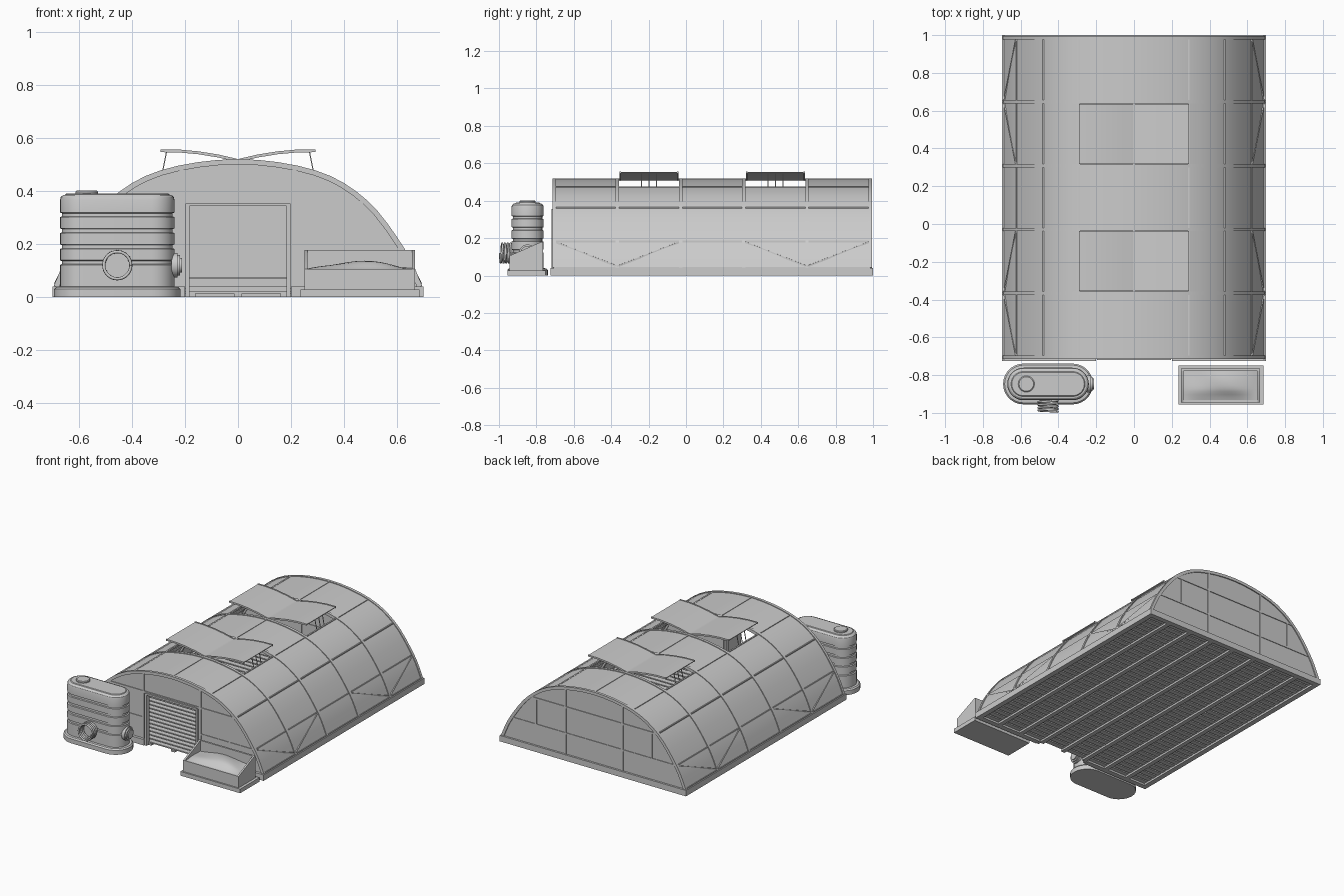
import bpy, bmesh, math
from mathutils import Vector, Matrix

if "Cube" in bpy.data.objects:
    bpy.data.objects.remove(bpy.data.objects["Cube"])


def make(name, verts, faces, smooth=True):
    me = bpy.data.meshes.new(name)
    me.from_pydata([tuple(v) for v in verts], [], faces)
    bm = bmesh.new()
    bm.from_mesh(me)
    bmesh.ops.recalc_face_normals(bm, faces=bm.faces)
    bm.to_mesh(me)
    bm.free()
    if smooth:
        me.polygons.foreach_set("use_smooth", [True] * len(me.polygons))
        me.set_sharp_from_angle(angle=math.radians(30))
    ob = bpy.data.objects.new(name, me)
    bpy.context.collection.objects.link(ob)
    return ob


def loft(name, rings, closed_ends=True):
    n = len(rings[0])
    verts = [v for r in rings for v in r]
    faces = [(k * n + i, k * n + (i + 1) % n, (k + 1) * n + (i + 1) % n, (k + 1) * n + i)
             for k in range(len(rings) - 1) for i in range(n)]
    if closed_ends:
        faces += [tuple(range(n)), tuple(range((len(rings) - 1) * n, len(rings) * n))]
    return make(name, verts, faces)


def box(name, x0, x1, y0, y1, z0, z1):
    return loft(name, [[(x0, y0, z), (x1, y0, z), (x1, y1, z), (x0, y1, z)] for z in (z0, z1)])


def beam(name, p, q, w=0.01, h=0.01):
    p, q = Vector(p), Vector(q)
    d = (q - p).normalized()
    side = d.cross(Vector((0, 0, 1)) if abs(d.z) < 0.95 else Vector((0, 1, 0))).normalized() * w / 2
    up = d.cross(side).normalized() * h / 2
    return loft(name, [[c + side + up, c - side + up, c - side - up, c + side - up] for c in (p, q)])


# Arch profile: smooth curve through the purlin positions
half = [(0.74, -0.08), (0.687, 0.04), (0.62, 0.18), (0.48, 0.36), (0.29, 0.47)]
ctrl = [Vector(c) for c in half + [(0, 0.512)] + [(-x, z) for x, z in reversed(half)]]
SEG = 4
arch = []
for k in range(1, len(ctrl) - 2):
    a, b, c, d = ctrl[k - 1:k + 3]
    for j in range(SEG):
        t = j / SEG
        arch.append(0.5 * (2 * b + (c - a) * t + (2 * a - 5 * b + 4 * c - d) * t * t
                           + (3 * b - a - 3 * c + d) * t ** 3))
arch.append(ctrl[-2])
N = len(arch) - 1
MID = N // 2


def normal(i):
    d = arch[min(i + 1, N)] - arch[max(i - 1, 0)]
    return Vector((d.y, -d.x)).normalized()


def strip(name, y0, y1, i0, i1, lo, hi, turn=None):
    rings = []
    for i in range(i0, i1 + 1):
        a, b = arch[i] + normal(i) * lo, arch[i] + normal(i) * hi
        ring = [Vector((a.x, y0, a.y)), Vector((a.x, y1, a.y)),
                Vector((b.x, y1, b.y)), Vector((b.x, y0, b.y))]
        rings.append([turn @ v for v in ring] if turn else ring)
    return loft(name, rings)


def arch_z(x):
    for p, q in zip(arch, arch[1:]):
        if q.x <= x <= p.x:
            return p.y + (q.y - p.y) * (p.x - x) / (p.x - q.x)
    return 0.04


# normal() should point outward
OUT = 1 if normal(MID).y > 0 else -1
ribs = [-0.705 + 0.338 * k for k in range(6)]
V = 4
R = N - 4 * V
vent0, vent1 = MID - V, MID + V

# Ribs and roof panels
for y in ribs:
    strip("arch_rib", y - 0.009, y + 0.009, 0, N, -0.012 * OUT, 0.008 * OUT)
for k in range(5):
    y0, y1 = ribs[k], ribs[k + 1]
    if k in (1, 3):
        strip("roof_panel", y0, y1, 0, vent0, 0, 0.003 * OUT)
        strip("roof_panel", y0, y1, vent1, N, 0, 0.003 * OUT)
        # Raised vent flaps hinged on the ridge, with stays
        for s, i0, i1 in ((1, vent0, MID), (-1, MID, vent1)):
            hinge = Vector((0, 0, 0.515))
            turn = (Matrix.Translation(hinge) @ Matrix.Rotation(-s * math.radians(15.5), 4, 'Y')
                    @ Matrix.Translation(-hinge))
            strip("vent_flap", y0 + 0.012, y1 - 0.012, i0, i1, 0, 0.005 * OUT, turn)
            for ye in (y0 + 0.015, y1 - 0.015):
                strip("vent_flap_frame", ye - 0.004, ye + 0.004, i0, i1, -0.003 * OUT, 0.008 * OUT, turn)
            ym = (y0 + y1) / 2
            for dy in (-0.04, 0, 0.04):
                beam("vent_stay", (s * 0.285, ym + dy, 0.47), (s * 0.27, ym + dy, 0.545), 0.004, 0.004)
    else:
        strip("roof_panel", y0, y1, 0, N, 0, 0.003 * OUT)

# Purlins along the length
for i in range(0, N + 1, SEG):
    p = arch[i]
    beam("purlin", (p.x, ribs[0], p.y), (p.x, ribs[-1], p.y), 0.01, 0.012)

# Diagonal side braces
for s in (-1, 1):
    for k, up in ((0, False), (1, True), (3, False), (4, True)):
        a = (s * 0.622, ribs[k + up], 0.18)
        b = (s * 0.688, ribs[k + (not up)], 0.048)
        beam("side_brace", a, b, 0.009, 0.009)

# End walls; the front one leaves the doorway open
DOOR = 0.195
xs = sorted([p.x for p in arch] + [-DOOR, DOOR])
for name, y, door in (("front_wall", ribs[0], True), ("back_wall", ribs[-1], False)):
    verts, faces = [], []
    for a, b in zip(xs, xs[1:]):
        zb = 0.355 if door and abs((a + b) / 2) < DOOR else 0.03
        n = len(verts)
        for yy in (y - 0.002, y + 0.002):
            verts += [(a, yy, zb), (b, yy, zb), (b, yy, arch_z(b)), (a, yy, arch_z(a))]
        faces += [(n, n + 1, n + 2, n + 3), (n + 7, n + 6, n + 5, n + 4),
                  (n, n + 4, n + 5, n + 1), (n + 3, n + 2, n + 6, n + 7)]
    make(name, verts, faces, False)
    for s in (-1, 1):
        beam("end_post", (s * 0.213, y, 0.03), (s * 0.213, y, arch_z(0.213)), 0.014, 0.014)
        beam("end_stud", (s * 0.435, y, 0.18), (s * 0.435, y, 0.36), 0.01, 0.012)
        if door:
            beam("end_rail", (s * 0.213, y, 0.18), (s * 0.618, y, 0.18), 0.012, 0.01)
    beam("end_rail", (-0.478, y, 0.357), (0.478, y, 0.357), 0.014, 0.012)
    if not door:
        beam("end_rail", (-0.618, y, 0.18), (0.618, y, 0.18), 0.012, 0.01)
        beam("end_rail", (-0.65, y - 0.005, 0.072), (0.65, y - 0.005, 0.072), 0.012, 0.008)

# Door frame
for s in (-1, 1):
    beam("door_jamb", (s * 0.19, ribs[0], 0.0), (s * 0.19, ribs[0], 0.352), 0.014, 0.03)
beam("door_lintel", (-0.19, ribs[0], 0.349), (0.19, ribs[0], 0.349), 0.03, 0.012)

# Foundation curb
for s in (-1, 1):
    xa, xb = sorted((s * 0.7, s * 0.665))
    box("side_curb", xa, xb, -0.725, 1.0, 0, 0.04)
    xa, xb = sorted((s * 0.7, s * 0.2))
    box("front_curb", xa, xb, -0.725, -0.69, 0, 0.04)
box("back_curb", -0.7, 0.7, 0.965, 1.0, 0, 0.04)

# Slatted floor on joists
for k in range(-3, 4):
    box("floor_joist", k * 0.175 - 0.015, k * 0.175 + 0.015, -0.7, 0.97, 0, 0.013)
for k in range(37):
    y = -0.695 + k * 0.045
    box("floor_slat", -0.668, 0.668, y, y + 0.035, 0.013, 0.021)


# Water tank with a stadium outline
def stadium(r, z, cx=-0.455, cy=-0.847, h=0.13, n=14):
    pts = []
    for s, a0 in ((1, -math.pi / 2), (-1, math.pi / 2)):
        for j in range(n + 1):
            a = a0 + math.pi * j / n
            pts.append((cx + s * h + r * math.cos(a), cy + r * math.sin(a), z))
    return pts


loft("tank_base", [stadium(r, z) for r, z in ((0.108, 0), (0.108, 0.03), (0.1, 0.038), (0.085, 0.04))])
prof = [(0.086, 0.035)]
for z in (0.13, 0.19, 0.25, 0.31):
    prof += [(0.086, z - 0.009), (0.079, z - 0.006), (0.079, z + 0.006), (0.086, z + 0.009)]
prof += [(0.086, 0.365), (0.083, 0.377), (0.074, 0.385), (0.066, 0.386), (0.062, 0.39)]
loft("tank_body", [stadium(r, z) for r, z in prof])
loft("tank_lid", [stadium(r, z, -0.57, h=0, n=16)
                  for r, z in ((0.043, 0.385), (0.043, 0.397), (0.038, 0.401))])

# Side outlet and hose coil
for name, r, x0, x1 in (("outlet_pipe", 0.028, -0.26, -0.212), ("outlet_flange", 0.046, -0.25, -0.228),
                        ("outlet_ring", 0.038, -0.24, -0.219)):
    loft(name, [[(x, -0.847 + r * math.cos(a * math.pi / 12), 0.12 + r * math.sin(a * math.pi / 12))
                 for a in range(24)] for x in (x0, x1)])
cu = bpy.data.curves.new("hose_coil", 'CURVE')
cu.dimensions = '3D'
cu.bevel_depth = 0.006
cu.bevel_resolution = 2
sp = cu.splines.new('POLY')
TURNS, STEPS = 4, 32
sp.points.add(TURNS * STEPS)
for i, pt in enumerate(sp.points):
    a = 2 * math.pi * i / STEPS
    pt.co = (-0.455 + 0.051 * math.cos(a), -0.935 - 0.059 * i / (TURNS * STEPS), 0.12 + 0.051 * math.sin(a), 1)
bpy.context.collection.objects.link(bpy.data.objects.new("hose_coil", cu))
loft("hose_hook", [[(-0.455 + 0.045 * math.cos(a * math.pi / 12), y, 0.12 + 0.045 * math.sin(a * math.pi / 12))
                    for a in range(24)] for y in (-0.91, -0.938)])

# Planter box with sloping sides
box("planter_plinth", 0.235, 0.685, -0.955, -0.75, 0, 0.028)
box("planter_front", 0.25, 0.667, -0.945, -0.932, 0.02, 0.105)
box("planter_back", 0.25, 0.667, -0.778, -0.765, 0.02, 0.178)
for x in (0.25, 0.655):
    side = [(-0.945, 0.02), (-0.765, 0.02), (-0.765, 0.178), (-0.778, 0.178), (-0.945, 0.105)]
    loft("planter_side", [[(xx, y, z) for y, z in side] for xx in (x, x + 0.012)])

# Mounded soil
nx, ny = 20, 10
verts = []
for j in range(ny + 1):
    for i in range(nx + 1):
        u, v = i / nx, j / ny
        bump = math.sin(math.pi * u) * (0.6 + 0.4 * math.sin(math.pi * v)) + 0.12 * math.sin(9 * u + 4 * v)
        verts.append((0.26 + 0.397 * u, -0.935 + 0.16 * v, 0.1 + 0.03 * bump * min(1, 3 * v) + 0.008 * v))
w = nx + 1
make("planter_soil", verts, [(j * w + i, j * w + i + 1, (j + 1) * w + i + 1, (j + 1) * w + i)
                             for j in range(ny) for i in range(nx)])
